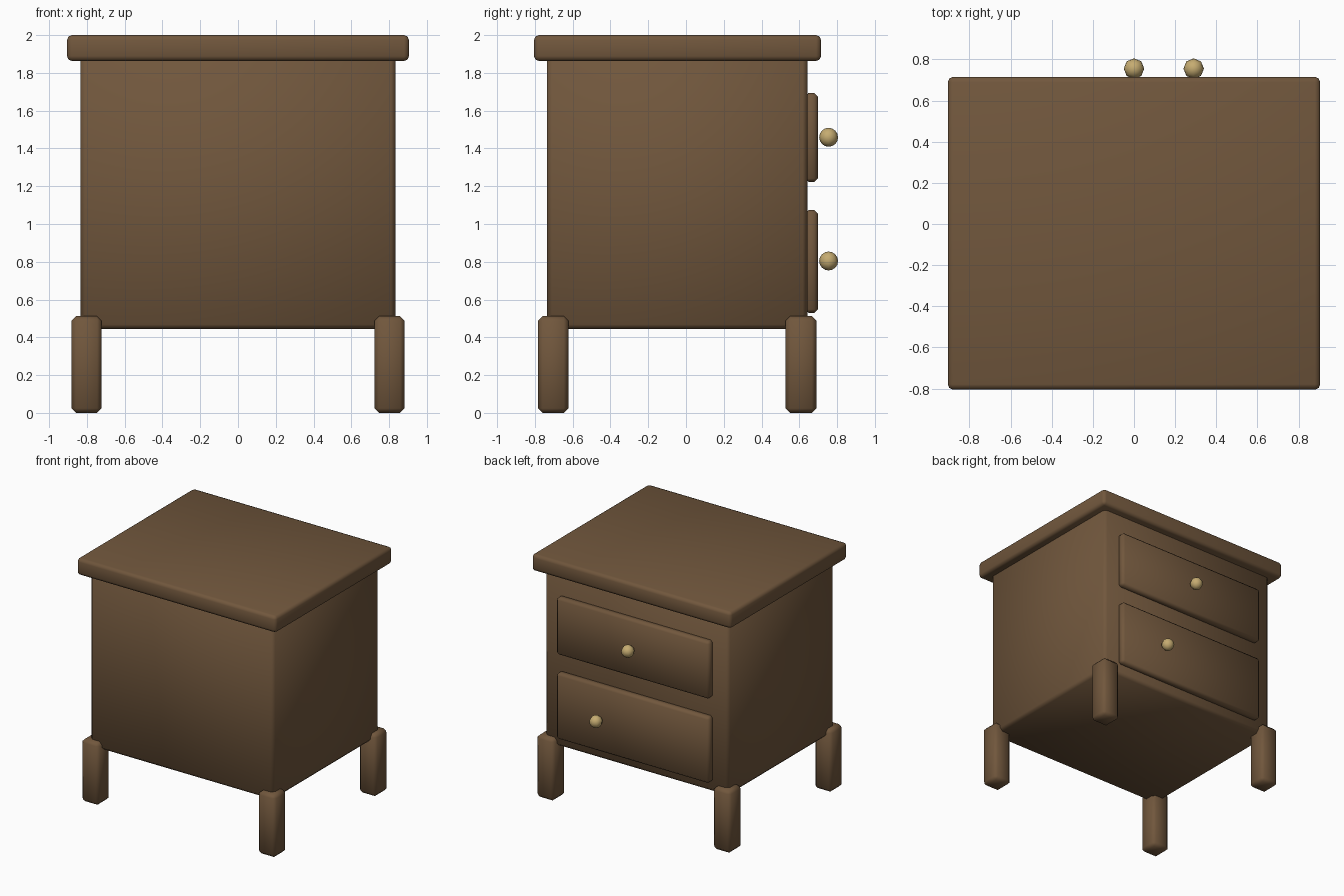
import bpy, math

if "Cube" in bpy.data.objects:
    bpy.data.objects.remove(bpy.data.objects["Cube"])


def material(name, color):
    m = bpy.data.materials.new(name)
    m.diffuse_color = (*color, 1)
    m.use_nodes = True
    m.node_tree.nodes["Principled BSDF"].inputs["Base Color"].default_value = m.diffuse_color
    return m


wood = material("brown wood", (0.165, 0.095, 0.046))
brass = material("pale brass", (0.56, 0.41, 0.165))


def finish(obj, name, mat):
    obj.name = name
    obj.data.materials.append(mat)
    bpy.ops.object.shade_smooth_by_angle(angle=math.radians(50))
    return obj


def block(name, x, y, z, bevel, segments=1):
    """Bevelled box spanning the (min, max) ranges x, y and z."""
    bpy.ops.mesh.primitive_cube_add(size=1)
    obj = bpy.context.object
    for axis, (lo, hi) in enumerate((x, y, z)):
        for v in obj.data.vertices:
            v.co[axis] = lo if v.co[axis] < 0 else hi
    mod = obj.modifiers.new("Bevel", 'BEVEL')
    mod.width, mod.segments = bevel, segments
    bpy.ops.object.modifier_apply(modifier=mod.name)
    return finish(obj, name, wood)


# Cabinet body and overhanging top board
block("cabinet_body", (-0.835, 0.835), (-0.735, 0.643), (0.443, 1.89), 0.025)
block("top_board", (-0.905, 0.905), (-0.805, 0.715), (1.863, 2.0), 0.026, 2)

# Four corner legs
for side, sx in (("left", -1), ("right", 1)):
    x = sorted((sx * 0.722, sx * 0.882))
    for end, y in (("front", (-0.783, -0.623)), ("back", (0.527, 0.69))):
        block(f"{end}_{side}_leg", x, y, (0, 0.512), 0.024)

# Drawer fronts on the back side, each with a round knob
for level, z, knob_x, knob_z in (("upper", (1.223, 1.693), 0.0, 1.459),
                                 ("lower", (0.53, 1.073), 0.29, 0.804)):
    block(f"{level}_drawer", (-0.695, 0.695), (0.63, 0.698), z, 0.018)
    bpy.ops.mesh.primitive_uv_sphere_add(segments=8, ring_count=8, radius=0.05,
                                         location=(knob_x, 0.755, knob_z))
    finish(bpy.context.object, f"{level}_knob", brass)
